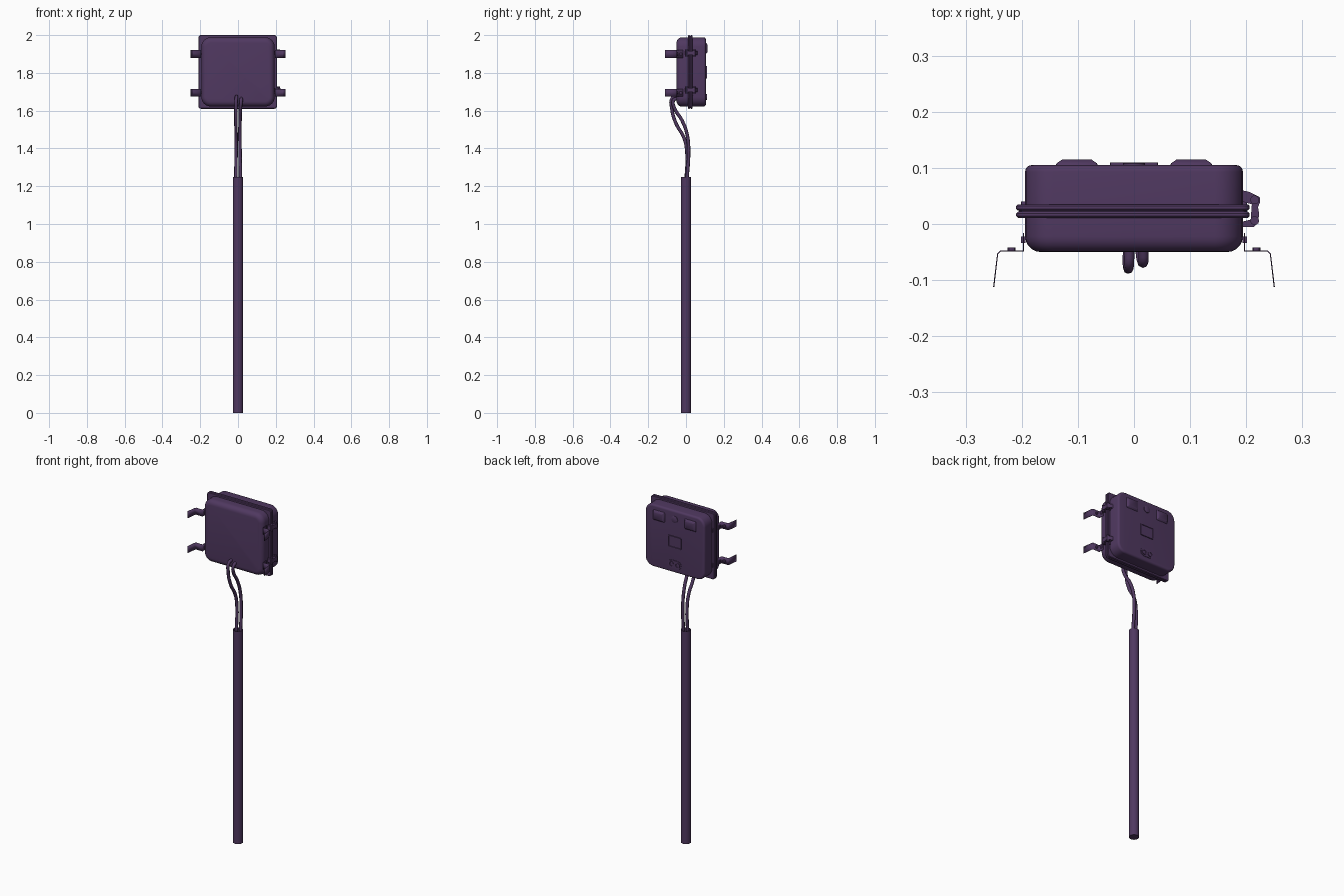
import bpy
import bmesh
from math import sin, cos, pi, radians

if "Cube" in bpy.data.objects:
    bpy.data.objects.remove(bpy.data.objects["Cube"], do_unlink=True)

purple = bpy.data.materials.new("dark_purple")
COLOR = (0.08, 0.04, 0.118, 1.0)
purple.use_nodes = True
purple.diffuse_color = COLOR
purple.node_tree.nodes["Principled BSDF"].inputs["Base Color"].default_value = COLOR


def finish(name, bm, angle=35):
    """Turn a bmesh into a shaded object."""
    bmesh.ops.recalc_face_normals(bm, faces=bm.faces)
    mesh = bpy.data.meshes.new(name)
    bm.to_mesh(mesh)
    bm.free()
    obj = bpy.data.objects.new(name, mesh)
    bpy.context.collection.objects.link(obj)
    mesh.materials.append(purple)
    bpy.ops.object.select_all(action='DESELECT')
    obj.select_set(True)
    bpy.context.view_layer.objects.active = obj
    bpy.ops.object.shade_smooth_by_angle(angle=radians(angle))
    return obj


def loft(name, cx, cz, hx, hz, r, sections, steps=6):
    """Rounded rectangle in the xz plane, swept through (y, inset) sections."""
    bm = bmesh.new()
    rings = []
    for y, inset in sections:
        rr = max(r - inset, 0.001)
        ring = []
        for q, (sx, sz) in enumerate([(1, 1), (-1, 1), (-1, -1), (1, -1)]):
            for k in range(steps + 1):
                a = (q + k / steps) * pi / 2
                x = cx + sx * (hx - inset - rr) + rr * cos(a)
                z = cz + sz * (hz - inset - rr) + rr * sin(a)
                ring.append(bm.verts.new((x, y, z)))
        rings.append(ring)
    n = len(rings[0])
    for a, b in zip(rings, rings[1:]):
        for i in range(n):
            j = (i + 1) % n
            bm.faces.new((a[i], a[j], b[j], b[i]))
    bm.faces.new(rings[0])
    bm.faces.new(rings[-1])
    return finish(name, bm)


def extrude_z(name, points, z0, z1):
    """Closed xy outline extruded upward."""
    bm = bmesh.new()
    face = bm.faces.new([bm.verts.new((x, y, z0)) for x, y in points])
    out = bmesh.ops.extrude_face_region(bm, geom=[face])
    top = [v for v in out["geom"] if isinstance(v, bmesh.types.BMVert)]
    bmesh.ops.translate(bm, verts=top, vec=(0, 0, z1 - z0))
    return finish(name, bm)


def strip_z(name, path, z0, z1, thick):
    """Bent sheet-metal strip following an xy path."""
    bm = bmesh.new()
    pairs = [(bm.verts.new((x, y, z0)), bm.verts.new((x, y, z1))) for x, y in path]
    for (a, b), (c, d) in zip(pairs, pairs[1:]):
        bm.faces.new((a, c, d, b))
    obj = finish(name, bm)
    mod = obj.modifiers.new("thickness", 'SOLIDIFY')
    mod.thickness = thick
    mod.offset = 0
    return obj


def circle(cx, cy, r, n):
    return [(cx + r * cos(2 * pi * i / n), cy + r * sin(2 * pi * i / n)) for i in range(n)]


def cable(name, points, radius):
    cu = bpy.data.curves.new(name, 'CURVE')
    cu.dimensions = '3D'
    cu.bevel_depth = radius
    cu.bevel_resolution = 2
    cu.resolution_u = 4
    cu.use_fill_caps = True
    sp = cu.splines.new('BEZIER')
    sp.bezier_points.add(len(points) - 1)
    for p, co in zip(sp.bezier_points, points):
        p.co = co
        p.handle_left_type = p.handle_right_type = 'AUTO'
    obj = bpy.data.objects.new(name, cu)
    cu.materials.append(purple)
    bpy.context.collection.objects.link(obj)
    bpy.ops.object.select_all(action='DESELECT')
    obj.select_set(True)
    bpy.context.view_layer.objects.active = obj
    bpy.ops.object.convert(target='MESH')
    bpy.ops.object.shade_smooth_by_angle(angle=radians(50))


def fillet(y, dy, r, n=5):
    """Sections for a rounded edge running from the face at y inward by dy."""
    return [(y + dy * r * (1 - sin(a)), r * (1 - cos(a)))
            for a in (pi / 2 * (1 - i / n) for i in range(n + 1))]


CZ = 1.805   # height of the enclosure centre

# Enclosure halves
loft("front_housing", 0, CZ, 0.194, 0.183, 0.05, fillet(-0.05, 1, 0.028) + [(0.015, 0)])
loft("back_housing", 0, CZ, 0.194, 0.183, 0.05,
     [(0.03, 0)] + fillet(0.105, -1, 0.012)[::-1])

# Twin flange plates with a gasket between
for name, y in (("front_flange", 0.011), ("back_flange", 0.024)):
    loft(name, -0.002, CZ, 0.208, 0.195, 0.014,
         [(y, 0.003), (y + 0.003, 0), (y + 0.008, 0), (y + 0.011, 0.003)])
loft("gasket", -0.002, CZ, 0.203, 0.19, 0.012, [(0.02, 0), (0.026, 0)])

# Mounting brackets, bolts and flange clips on both sides
for side, s in (("left", 1), ("right", -1)):
    for level, z in (("upper", 1.9), ("lower", 1.695)):
        tag = side + "_" + level
        path = [(0.197, -0.016), (0.197, -0.048), (0.238, -0.048),
                (0.243, -0.053), (0.25, -0.112)]
        strip_z(tag + "_bracket", [(s * x, y) for x, y in path], z - 0.02, z + 0.02, 0.002)
        loft(tag + "_bracket_bolt", s * 0.218, z, 0.007, 0.007, 0.007,
             [(-0.048, 0), (-0.042, 0)], 2)
        extrude_z(tag + "_side_bolt", [(s * x, y) for x, y in
                  ((0.193, -0.034), (0.201, -0.034), (0.201, -0.022), (0.193, -0.022))],
                  z - 0.006, z + 0.006)
        loft(tag + "_clip", s * 0.194, z, 0.008, 0.014, 0.003, [(0.033, 0), (0.04, 0.001)], 2)

# Latches on the left side
for level, z in (("upper", 1.905), ("lower", 1.71)):
    hook = [(0.193, 0.06), (0.206, 0.057), (0.224, 0.048), (0.225, 0.04), (0.221, 0.03),
            (0.223, 0.018), (0.221, 0.002), (0.214, -0.005), (0.193, -0.005),
            (0.193, 0.004), (0.208, 0.008), (0.21, 0.035), (0.193, 0.04)]
    extrude_z(level + "_latch", hook, z - 0.011, z + 0.011)
    for part, y in (("back", 0.043), ("front", 0.006)):
        extrude_z(level + "_latch_" + part + "_pin", circle(0.215, y, 0.008, 10),
                  z - 0.019, z + 0.019)

# Raised details on the back
for side, s in (("left", 1), ("right", -1)):
    loft(side + "_back_pad", s * 0.102, 1.93, 0.038, 0.03, 0.005,
         [(0.104, 0), (0.108, 0.002), (0.115, 0.012)], 2)
    loft(side + "_socket", s * 0.02, 1.672, 0.015, 0.015, 0.015,
         [(0.104, 0), (0.11, 0), (0.11, 0.004), (0.107, 0.005)], 4)
loft("back_knob", 0, 1.937, 0.02, 0.02, 0.02, [(0.104, 0), (0.108, 0), (0.11, 0.004)], 4)
loft("back_tray", 0, 1.803, 0.043, 0.034, 0.004,
     [(0.104, 0), (0.11, 0), (0.11, 0.005), (0.107, 0.006)], 2)
loft("socket_plate", 0, 1.672, 0.043, 0.024, 0.023, [(0.104, 0), (0.107, 0.001)], 5)

# Cables from the front housing down into the pole
cable("right_cable", [(-0.008, -0.045, 1.675), (-0.009, -0.072, 1.668), (-0.011, -0.075, 1.61),
                      (-0.011, -0.052, 1.53), (-0.01, -0.012, 1.46), (-0.01, 0.004, 1.39),
                      (-0.012, 0.0, 1.22)], 0.009)
cable("left_cable", [(0.017, -0.045, 1.665), (0.017, -0.066, 1.655), (0.013, -0.062, 1.615),
                     (0.011, -0.022, 1.55), (0.01, 0.006, 1.475), (0.011, 0.014, 1.39),
                     (0.013, 0.004, 1.22)], 0.009)

# Pole with a recessed top
bm = bmesh.new()
levels = [(0.027, 0.0), (0.027, 1.25), (0.023, 1.25), (0.023, 1.225)]
rings = [[bm.verts.new((x, y, z)) for x, y in circle(0, 0, r, 24)] for r, z in levels]
for a, b in zip(rings, rings[1:]):
    for i in range(24):
        j = (i + 1) % 24
        bm.faces.new((a[i], a[j], b[j], b[i]))
bm.faces.new(rings[0])
bm.faces.new(rings[-1])
finish("pole", bm)
